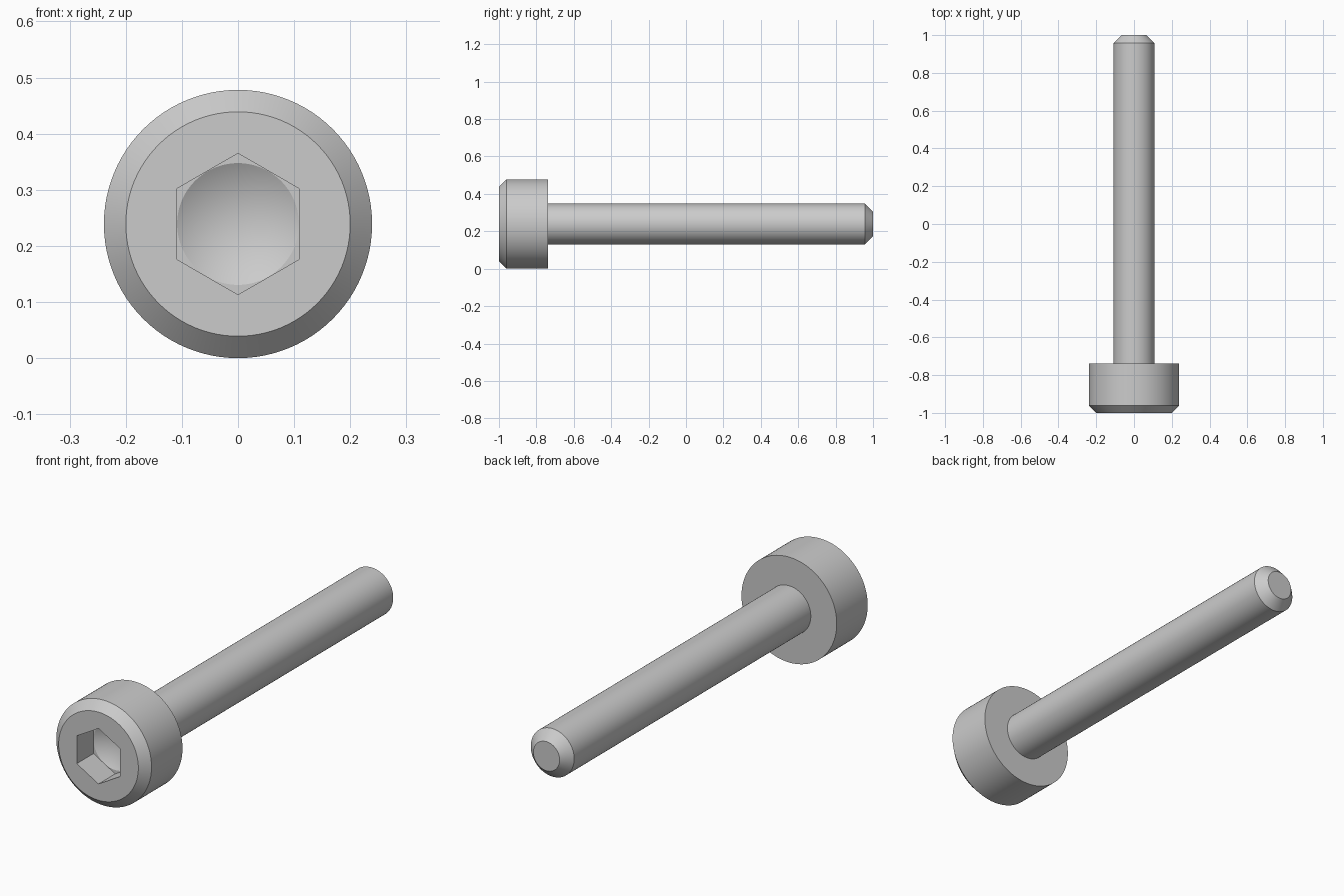
import bpy
import bmesh
from math import radians, pi, cos, sin

cube = bpy.data.objects.get("Cube")
if cube:
    bpy.data.objects.remove(cube, do_unlink=True)

SEGMENTS = 96
AXIS_Z = 0.239
SHANK_R = 0.109
SOCKET_R = 0.109   # across-flats half width

steel = bpy.data.materials.new("grey steel")
steel.use_nodes = True
grey = (0.6, 0.6, 0.6, 1)
steel.diffuse_color = grey
steel.node_tree.nodes["Principled BSDF"].inputs["Base Color"].default_value = grey


def ring(bm, y, radius, shape):
    """A circular or hexagonal ring around the long axis."""
    if shape == "point":
        return [bm.verts.new((0, y, AXIS_Z))]
    verts = []
    for i in range(SEGMENTS):
        a = 2 * pi * i / SEGMENTS
        r = radius
        if shape == "hex":   # flats face left and right, corners up and down
            r = radius / cos((a + pi / 6) % (pi / 3) - pi / 6)
        verts.append(bm.verts.new((r * cos(a), y, AXIS_Z + r * sin(a))))
    return verts


def lathe(name, profile, cap_end=False):
    """Join successive rings into one turned part."""
    bm = bmesh.new()
    rings = [ring(bm, *step) for step in profile]
    for a, b in zip(rings, rings[1:]):
        for i in range(SEGMENTS):
            j = (i + 1) % SEGMENTS
            if len(a) == 1:
                bm.faces.new((a[0], b[i], b[j]))
            else:
                bm.faces.new((a[i], a[j], b[j], b[i]))
    if cap_end:
        bm.faces.new(rings[-1])
    bmesh.ops.recalc_face_normals(bm, faces=bm.faces)
    # Outward check: the last wall of each part faces along +y
    bm.faces.ensure_lookup_table()
    if bm.faces[-1].normal.y < 0:
        bmesh.ops.reverse_faces(bm, faces=bm.faces)
    mesh = bpy.data.meshes.new(name)
    bm.to_mesh(mesh)
    bm.free()
    mesh.materials.append(steel)
    obj = bpy.data.objects.new(name, mesh)
    bpy.context.collection.objects.link(obj)
    bpy.ops.object.select_all(action='DESELECT')
    obj.select_set(True)
    bpy.context.view_layer.objects.active = obj
    bpy.ops.object.shade_smooth_by_angle(angle=radians(20))
    return obj


# Head: conical socket floor, hexagonal walls, chamfered rim, flat back
lathe("bolt_head", [
    (-0.817, 0, "point"),
    (-0.88, SOCKET_R - 0.0005, "circle"),
    (-0.88, SOCKET_R, "hex"),
    (-1.0, SOCKET_R, "hex"),
    (-1.0, 0.2, "circle"),
    (-0.961, 0.239, "circle"),
    (-0.739, 0.239, "circle"),
    (-0.739, SHANK_R, "circle"),
])

# Shank: plain cylinder with a chamfered tip
lathe("bolt_shank", [
    (-0.739, SHANK_R, "circle"),
    (0.957, SHANK_R, "circle"),
    (1.0, 0.066, "circle"),
], cap_end=True)
